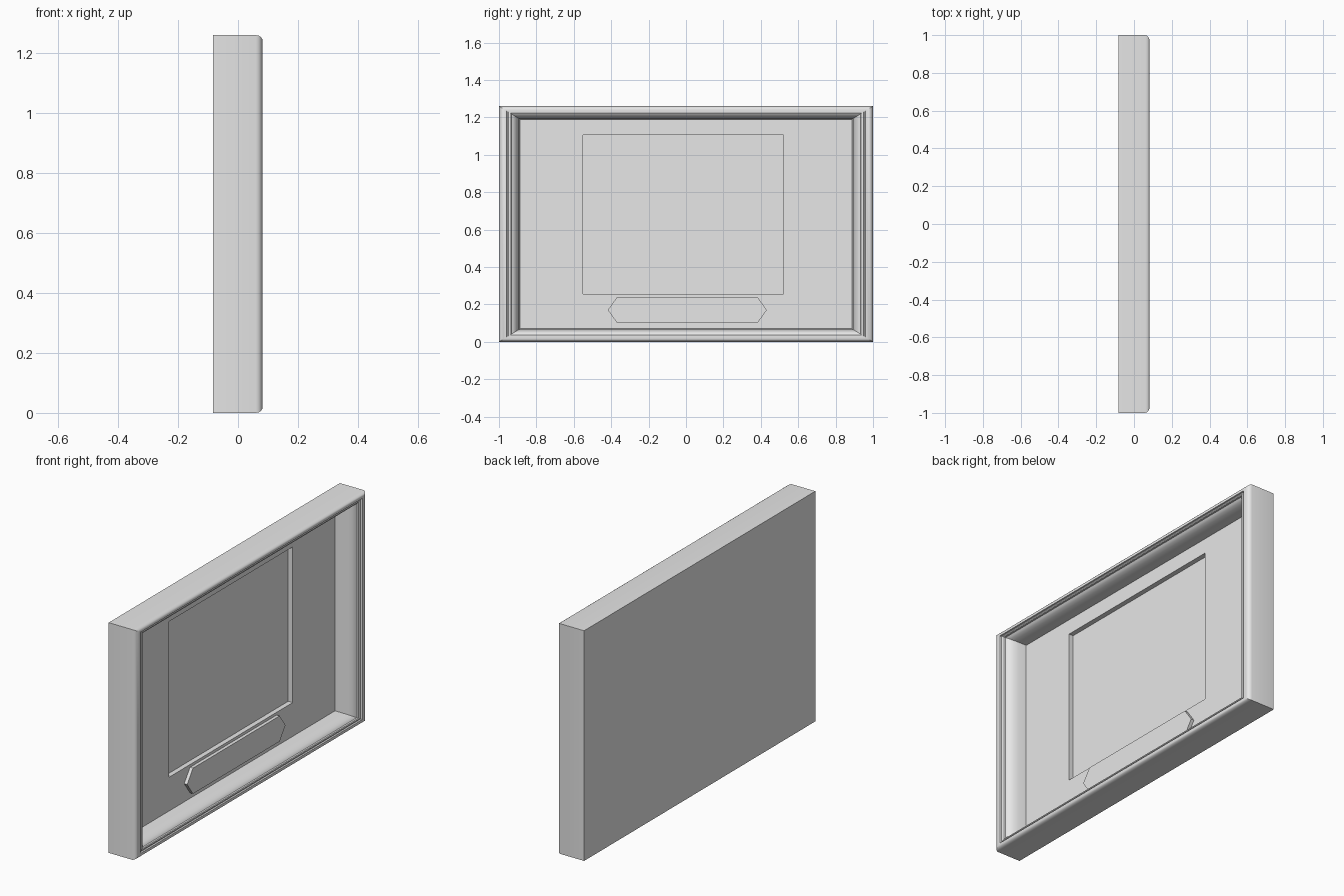
import bpy
import bmesh
import math

cube = bpy.data.objects.get("Cube")
if cube:
    bpy.data.objects.remove(cube)

HALF_Y, HALF_Z = 1.0, 0.63      # outer half sizes
RIM_Y, RIM_Z = 0.113, 0.07      # rim widths at the sides and at top and bottom
PANEL_X = -0.033

grey = bpy.data.materials.new("plain grey")
colour = (0.8, 0.8, 0.8, 1)
grey.diffuse_color = colour
grey.use_nodes = True
for node in grey.node_tree.nodes:
    if node.type == 'BSDF_PRINCIPLED':
        node.inputs["Base Color"].default_value = colour


def rect(x, y0, y1, z0, z1):
    """Rectangle in the plane at x, anticlockwise from +x."""
    return [(x, y0, z0), (x, y1, z0), (x, y1, z1), (x, y0, z1)]


def rim_loop(t, x):
    """Rectangle set in from the outer edge by the share t of the rim."""
    y, z = HALF_Y - RIM_Y * t, HALF_Z - RIM_Z * t
    return rect(x, -y, y, HALF_Z - z, HALF_Z + z)


def loft(name, loops, cap_start=False, cap_end=False, smooth=False):
    bm = bmesh.new()
    rings = [[bm.verts.new(p) for p in loop] for loop in loops]
    for a, b in zip(rings, rings[1:]):
        n = len(a)
        for i in range(n):
            j = (i + 1) % n
            bm.faces.new((a[i], a[j], b[j], b[i]))
    if cap_start:
        bm.faces.new(rings[0][::-1])
    if cap_end:
        bm.faces.new(rings[-1])
    mesh = bpy.data.meshes.new(name)
    bm.to_mesh(mesh)
    bm.free()
    mesh.materials.append(grey)
    obj = bpy.data.objects.new(name, mesh)
    bpy.context.collection.objects.link(obj)
    if smooth:
        bpy.ops.object.select_all(action='DESELECT')
        obj.select_set(True)
        bpy.context.view_layer.objects.active = obj
        bpy.ops.object.shade_smooth_by_angle(angle=math.radians(32))
    return obj


# Moulded frame: back, rounded outer edge, groove, bead, hollow inner slope
profile = [(0, -0.083), (0, 0.06), (0.03, 0.07), (0.1, 0.077), (0.2, 0.081),
           (0.36, 0.081), (0.38, 0.073), (0.43, 0.073), (0.46, 0.077),
           (0.52, 0.078), (0.58, 0.075), (0.6, 0.067), (0.68, 0.063),
           (0.78, 0.053), (0.87, 0.036), (0.94, 0.012), (1, PANEL_X)]
loft("moulded_frame", [rim_loop(t, x) for t, x in profile],
     cap_start=True, smooth=True)

# Inner panel with its sunken picture area
window = (-0.55, 0.52, 0.255, 1.107)
loft("recessed_panel", [rim_loop(1, PANEL_X), rect(PANEL_X, *window),
                        rect(PANEL_X - 0.027, *window)], cap_end=True)


# Raised pointed plate below the picture area
def plate_loop(x):
    mid_y, mid_z, tip, shoulder, half = 0.007, 0.17, 0.425, 0.375, 0.07
    shape = [(-tip, 0), (-shoulder, -half), (shoulder, -half),
             (tip, 0), (shoulder, half), (-shoulder, half)]
    return [(x, mid_y + y, mid_z + z) for y, z in shape]


loft("pointed_plate", [plate_loop(PANEL_X - 0.005), plate_loop(PANEL_X + 0.018)],
     cap_start=True, cap_end=True)
